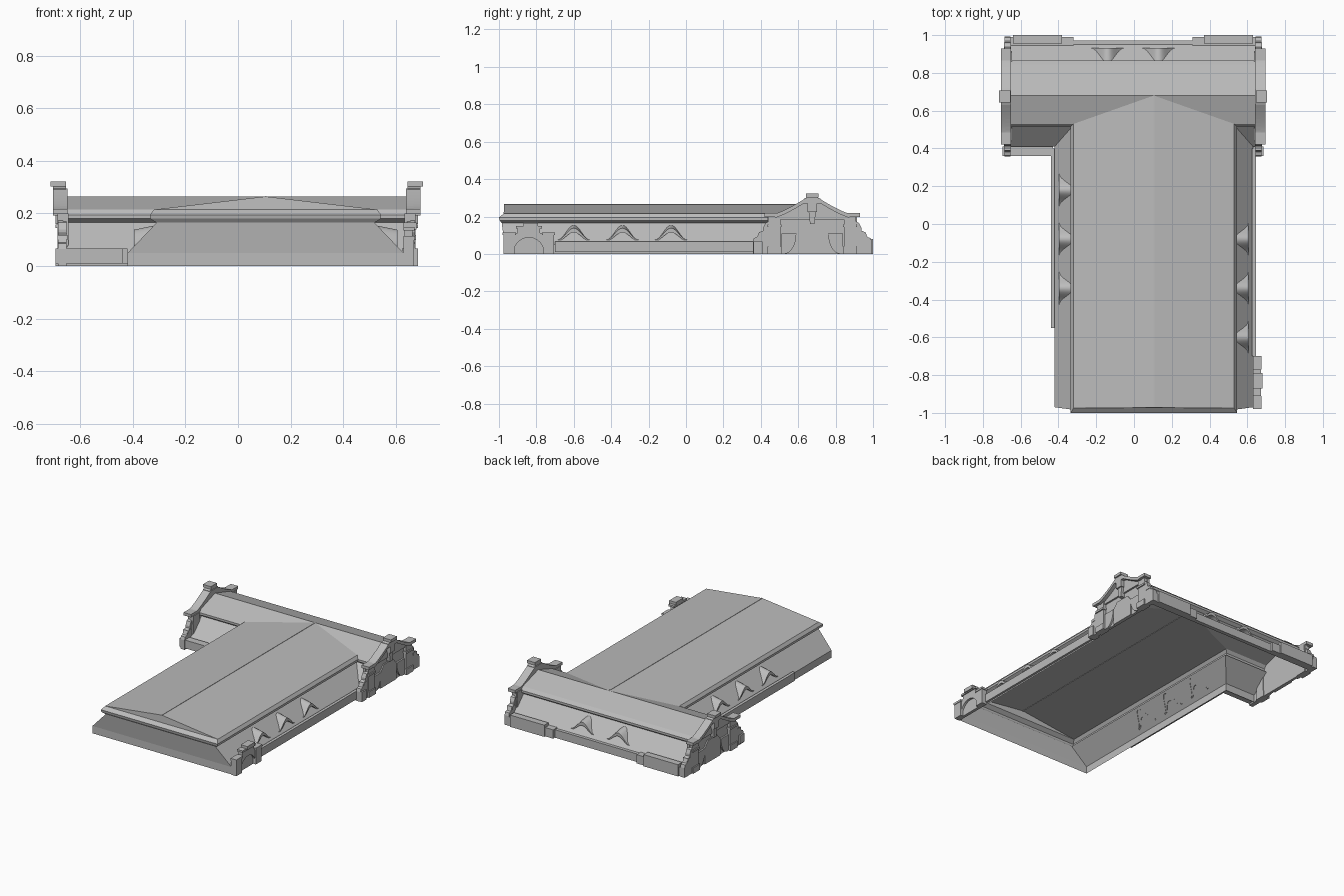
import bpy, bmesh, math

if "Cube" in bpy.data.objects:
    bpy.data.objects.remove(bpy.data.objects["Cube"], do_unlink=True)

stone = bpy.data.materials.new("grey_stone")
stone.use_nodes = True
stone.diffuse_color = (0.5, 0.5, 0.5, 1)
stone.node_tree.nodes["Principled BSDF"].inputs["Base Color"].default_value = (0.5, 0.5, 0.5, 1)

AXIS = 0.105      # centre line of the long hall
MID = -0.005      # centre line of the cross wing
END = 0.655       # half length of the cross wing


def make(name, polys, smooth=False):
    """Build one object from polygons given as lists of points."""
    bm = bmesh.new()
    for poly in polys:
        bm.faces.new([bm.verts.new(p) for p in poly])
    bmesh.ops.remove_doubles(bm, verts=bm.verts, dist=0.0002)
    bmesh.ops.dissolve_degenerate(bm, edges=bm.edges, dist=0.0001)
    bmesh.ops.recalc_face_normals(bm, faces=bm.faces)
    mesh = bpy.data.meshes.new(name)
    bm.to_mesh(mesh)
    bm.free()
    mesh.materials.append(stone)
    obj = bpy.data.objects.new(name, mesh)
    bpy.context.collection.objects.link(obj)
    if smooth:
        bpy.ops.object.select_all(action='DESELECT')
        obj.select_set(True)
        bpy.context.view_layer.objects.active = obj
        bpy.ops.object.shade_smooth_by_angle(angle=math.radians(35))
    return obj


def prism(name, outline, x0, x1, smooth=False):
    """Extrude a (y, z) outline along x."""
    a = [(x0, y, z) for y, z in outline]
    b = [(x1, y, z) for y, z in outline]
    n = len(a)
    sides = [[a[i], a[(i + 1) % n], b[(i + 1) % n], b[i]] for i in range(n)]
    return make(name, [a, b] + sides, smooth)


def box(name, x0, x1, y0, y1, z0, z1):
    return prism(name, [(y0, z0), (y1, z0), (y1, z1), (y0, z1)], x0, x1)


def strips(rows):
    """Quads between neighbouring pairs of points."""
    return [[a, b, d, c] for (a, b), (c, d) in zip(rows, rows[1:])]


# Shared roof section, from ridge over the eave down to the ground
height = [0.265, 0.215, 0.195, 0.18, 0.165, 0.05, 0]
hall = [0, 0.425, 0.44, 0.44, 0.415, 0.525, 0.525]
hall_front = [-0.972, -0.975, -1.0, -0.997, -0.985, -0.97, -0.97]
wing_front = [0.68, 0.53, 0.515, 0.515, 0.535, 0.41, 0.41]
wing_back = [0.68, 0.845, 0.865, 0.865, 0.845, 0.955, 0.955]
section = list(zip(height, hall, hall_front, wing_front, wing_back))

polys = []
for s in (1, -1):
    # hall slopes meet the wing slopes in a mitred valley
    polys += strips([((AXIS + s * d, f, z), (AXIS + s * d, w, z)) for z, d, f, w, b in section])
    polys += strips([((AXIS + s * d, w, z), (MID + s * END, w, z)) for z, d, f, w, b in section])
polys += strips([((AXIS - d, f, z), (AXIS + d, f, z)) for z, d, f, w, b in section[1:]])
z, d, f = section[1][:3]
polys.append([(AXIS - d, f, z), (AXIS + d, f, z), (AXIS, hall_front[0], height[0])])
polys += strips([((MID - END, b, z), (MID + END, b, z)) for z, d, f, w, b in section])
make("roof_shell", polys)
box("hall_ridge", AXIS - 0.003, AXIS + 0.003, -0.972, 0.67, 0.262, 0.267)


# Eyebrow dormers: bell-shaped hood with an open arch under it
def dormer(name, place):
    N = 16
    rows_top, rows_face, rows_under = [], [], []
    for i in range(N + 1):
        t = 2 * i / N - 1
        bell = 0.5 + 0.5 * math.cos(math.pi * t)
        u = 0.085 * t
        z, zi = 0.076 + 0.062 * bell, 0.07 + 0.045 * bell
        zb = z + 0.016 * bell
        slope = lambda h: 0.413 + (0.165 - h) * 0.957
        rows_top.append((place(u, 0.502, z), place(u, slope(zb), zb)))
        rows_face.append((place(u, 0.502, z), place(u, 0.502, zi)))
        rows_under.append((place(u, 0.502, zi), place(u, slope(zi), zi)))
    make(name, strips(rows_top) + strips(rows_face) + strips(rows_under), True)


for c in (-0.6, -0.34, -0.08):
    dormer("left_dormer", lambda u, d, z: (AXIS + d, c + u, z))
for c in (0.18, -0.08, -0.34):
    dormer("right_dormer", lambda u, d, z: (AXIS - d, c + u, z))
for c in (-0.14, 0.13):
    dormer("back_dormer", lambda u, d, z: (c + u, d + 0.43, z))


# Ornate gable at each end of the wing
GY = 0.675


def both(pts):
    """Complete a half outline, given as offsets from the gable centre."""
    return [(GY - o, z) for o, z in pts] + [(GY + o, z) for o, z in reversed(pts)]


sweep = [(0.2 - 0.16 * k / 8, 0.215 + 0.08 * (k / 8) ** 1.25) for k in range(9)]
lower = [(o, z - 0.022) for o, z in reversed(sweep)]
for s in (1, -1):
    X = lambda r: MID + s * r
    side = "left" if s > 0 else "right"
    prism(side + "_gable_wall", both([(0.24, 0)] + [(0.24, 0.2)] + sweep), X(0.645), X(0.662))
    prism(side + "_gable_inner_band", both([(0.235, 0.185)] + sweep), X(0.65), X(0.674))
    prism(side + "_gable_crest", both([(0.045, 0.27), (0.045, 0.295), (0.02, 0.305)]), X(0.65), X(0.7))
    box(side + "_gable_finial", X(0.65), X(0.71), GY - 0.033, GY + 0.033, 0.303, 0.322)
    box(side + "_finial_block", X(0.655), X(0.7), GY - 0.025, GY + 0.025, 0.225, 0.305)
    prism(side + "_keystone", both([(0.012, 0.16), (0.026, 0.29)]), X(0.65), X(0.69))
    prism(side + "_centre_panel", both([(0.085, 0), (0.085, 0.11), (0.05, 0.15)]), X(0.65), X(0.67))
    for m in (1, -1):
        Y = lambda o: GY + m * o
        # swept cornice and its level end
        prism(side + "_cornice", [(Y(o), z) for o, z in sweep + lower], X(0.645), X(0.7), True)
        box(side + "_cornice_end", X(0.645), X(0.7), Y(0.19), Y(0.255), 0.198, 0.218)
        # pier with plinth and capital
        box(side + "_pier", X(0.64), X(0.682), Y(0.17), Y(0.235), 0, 0.2)
        box(side + "_pier_plinth", X(0.64), X(0.69), Y(0.165), Y(0.24), 0, 0.04)
        box(side + "_pier_capital", X(0.64), X(0.69), Y(0.165), Y(0.24), 0.145, 0.158)
        # half arch buttress
        arc = [(0.15 - 0.065 * math.sin(a * math.pi / 16), 0.11 * (1 - math.cos(a * math.pi / 16)))
               for a in range(9)]
        prism(side + "_half_arch", [(Y(0.165), 0.0)] + [(Y(o), z) for o, z in arc] + [(Y(0.165), 0.11)],
              X(0.65), X(0.673))
        # stepped scroll bracket
        prism(side + "_scroll", [(Y(o), z) for o, z in (
            (0.23, 0), (0.23, 0.175), (0.25, 0.165), (0.262, 0.14), (0.262, 0.125), (0.285, 0.115),
            (0.295, 0.09), (0.312, 0.085), (0.318, 0.065), (0.318, 0))], X(0.648), X(0.68))
        box(side + "_scroll_cap", X(0.645), X(0.683), Y(0.25), Y(0.285), 0.1, 0.118)

    # low parapet walls along the back
    box(side + "_back_ledge", X(0.315), X(0.655), 0.945, 0.99, 0, 0.06)
    box(side + "_back_parapet", X(0.375), X(0.635), 0.955, 1.0, 0, 0.08)

box("back_ledge", -0.33, 0.32, 0.945, 0.972, 0, 0.055)

# Low walls along the sides and in front of the wing
box("wing_front_wall", -0.695, -0.43, 0.36, 0.41, 0.01, 0.066)
box("wing_corner_wall", 0.63, 0.685, 0.36, 0.41, 0, 0.066)
box("right_low_wall", -0.44, -0.42, -0.55, 0.4, 0.01, 0.066)
box("left_low_wall", 0.625, 0.645, -0.7, 0.4, 0.01, 0.066)

# Entrance gate with a round arch on the left flank
CY = -0.84
arch = [(CY + 0.083 * math.cos(a * math.pi / 12), 0.088 * math.sin(a * math.pi / 12)) for a in range(13)]
prism("gate_arch", arch + [(-0.975, 0), (-0.975, 0.112), (-0.9, 0.112), (-0.9, 0.14),
                           (-0.78, 0.14), (-0.78, 0.112), (-0.705, 0.112), (-0.705, 0)], 0.635, 0.665)
box("gate_back", 0.63, 0.65, -0.95, -0.73, 0, 0.11)
box("gate_cap", 0.63, 0.68, -0.87, -0.79, 0.14, 0.165)
box("gate_cornice", 0.63, 0.672, -0.91, -0.77, 0.135, 0.148)
for y in (-0.945, -0.735):
    box("gate_pier", 0.63, 0.67, y - 0.03, y + 0.03, 0, 0.1)
    box("gate_pier_cap", 0.63, 0.674, y - 0.035, y + 0.035, 0.1, 0.114)
